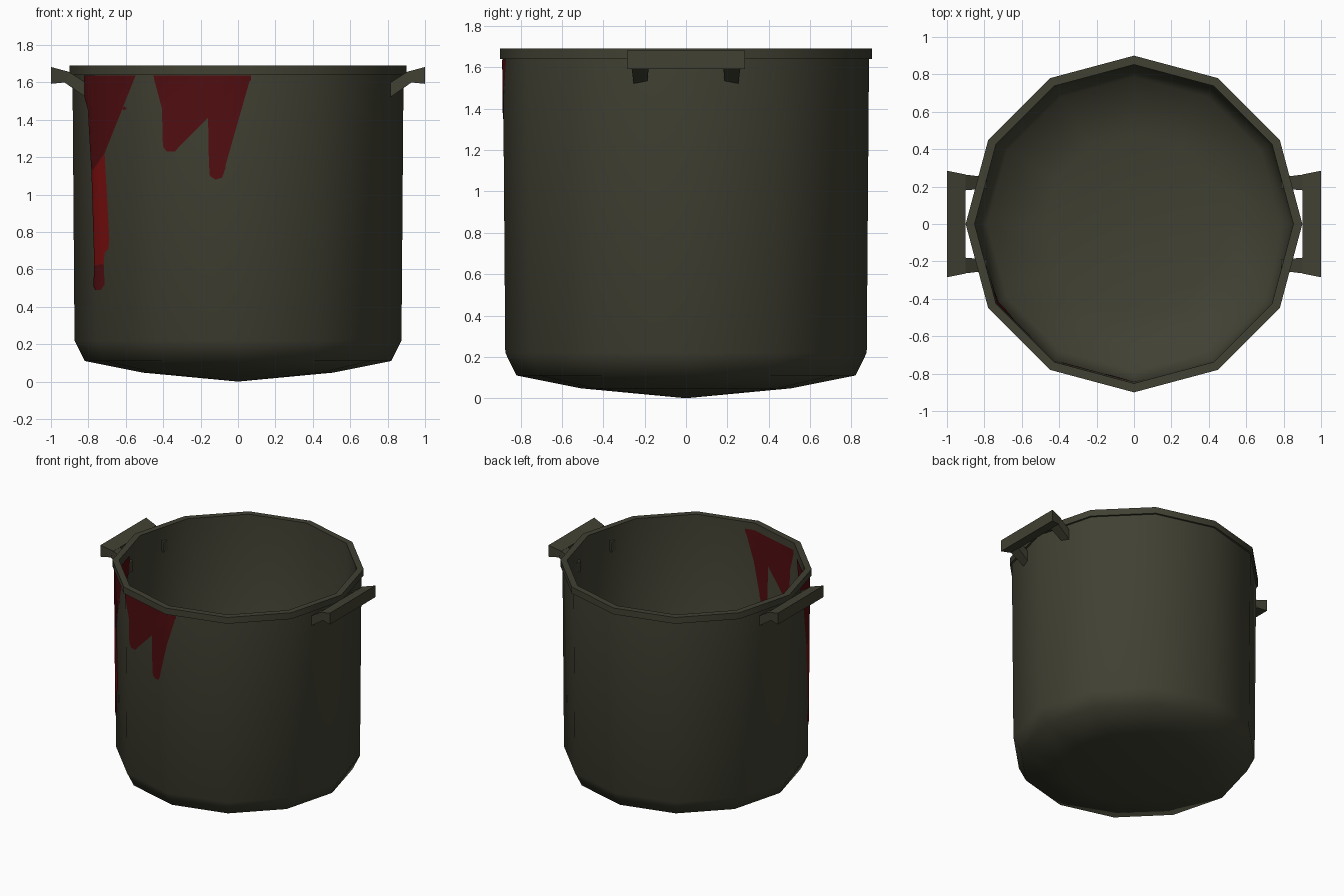
import bpy, bmesh, math
from mathutils import Vector

if "Cube" in bpy.data.objects:
    bpy.data.objects.remove(bpy.data.objects["Cube"])


def material(name, rgb):
    m = bpy.data.materials.new(name)
    m.diffuse_color = (*rgb, 1)
    m.use_nodes = True
    m.node_tree.nodes["Principled BSDF"].inputs["Base Color"].default_value = m.diffuse_color
    return m


OLIVE = material("dark olive metal", (0.052, 0.052, 0.033))
DARK_RED = material("dark red stain", (0.080, 0.004, 0.005))
RED = material("bright red stain", (0.175, 0.004, 0.004))


def finish(name, bm, mat, recalc=True):
    if recalc:
        bmesh.ops.recalc_face_normals(bm, faces=bm.faces)
    me = bpy.data.meshes.new(name)
    bm.to_mesh(me)
    bm.free()
    me.materials.append(mat)
    ob = bpy.data.objects.new(name, me)
    bpy.context.collection.objects.link(ob)
    return ob


def smooth(ob, deg):
    bpy.ops.object.select_all(action='DESELECT')
    bpy.context.view_layer.objects.active = ob
    ob.select_set(True)
    bpy.ops.object.shade_smooth_by_angle(angle=math.radians(deg))


# Pot: twelve-sided lathe of a thin shell with a rim band and a domed bottom
SIDES = 12
profile = [(0, 0.0), (0.51, 0.048), (0.82, 0.11), (0.874, 0.22), (0.885, 1.64),
           (0.90, 1.64), (0.90, 1.69), (0.852, 1.69), (0.840, 0.235),
           (0.785, 0.145), (0.48, 0.085), (0, 0.04)]
bm = bmesh.new()
rings = []
for r, z in profile:
    n = SIDES if r else 1
    rings.append([bm.verts.new((r * math.cos(2 * math.pi * i / SIDES),
                                r * math.sin(2 * math.pi * i / SIDES), z))
                  for i in range(n)])
for a, b in zip(rings, rings[1:]):
    for i in range(SIDES):
        j = (i + 1) % SIDES
        quad = [a[i % len(a)], a[j % len(a)], b[j % len(b)], b[i % len(b)]]
        bm.faces.new(list(dict.fromkeys(quad)))
smooth(finish("pot", bm, OLIVE), 60)


# Handles: tapered grip bar and two legs running through the wall, mirrored in x
def block(bm, outer, inner):
    """Hexahedron from two (top x, top z, bottom x, bottom z, y0, y1) ends."""
    q = []
    for xt, zt, xb, zb, y0, y1 in (outer, inner):
        q.append([bm.verts.new(p) for p in
                  ((xt, y0, zt), (xt, y1, zt), (xb, y1, zb), (xb, y0, zb))])
    bm.faces.new(q[0])
    bm.faces.new(q[1])
    for i in range(4):
        j = (i + 1) % 4
        bm.faces.new((q[0][i], q[0][j], q[1][j], q[1][i]))


bm = bmesh.new()
block(bm, (1.0, 1.682, 1.0, 1.592, -0.285, 0.285), (0.90, 1.655, 0.92, 1.600, -0.265, 0.265))
for s in (-1, 1):
    block(bm, (0.903, 1.655, 0.93, 1.601, s * 0.18, s * 0.264),
          (0.785, 1.580, 0.785, 1.50, s * 0.19, s * 0.25))
handles = finish("handles", bm, OLIVE)
mod = handles.modifiers.new("mirror", 'MIRROR')
mod.use_axis[0] = True
mod.use_clip = False

# Drip outlines as seen from the front (x, z)
drips = {
    "middle_drips": (DARK_RED, [
        (-.45, 1.637), (.07, 1.637), (.07, 1.61), (0, 1.59), (-.04, 1.55), (-.067, 1.49),
        (-.07, 1.40), (-.067, 1.14), (-.085, 1.09), (-.12, 1.08), (-.15, 1.10), (-.155, 1.17),
        (-.16, 1.45), (-.18, 1.54), (-.22, 1.575), (-.26, 1.57), (-.29, 1.53), (-.31, 1.43),
        (-.31, 1.26), (-.335, 1.23), (-.38, 1.23), (-.40, 1.26), (-.405, 1.46),
        (-.415, 1.55), (-.445, 1.61)]),
    "left_drip_top": (DARK_RED, [
        (-.82, 1.637), (-.545, 1.637), (-.56, 1.61), (-.62, 1.55), (-.67, 1.45), (-.70, 1.36),
        (-.71, 1.22), (-.745, 1.20), (-.78, 1.12), (-.788, 1.34), (-.80, 1.46), (-.818, 1.52)]),
    "left_drip_middle": (RED, [
        (-.71, 1.22), (-.71, .80), (-.685, .76), (-.69, .71), (-.71, .69), (-.715, .63),
        (-.765, .62), (-.78, 1.12), (-.745, 1.20)]),
    "left_drip_end": (DARK_RED, [
        (-.715, .63), (-.71, .52), (-.73, .49), (-.76, .49), (-.77, .51), (-.765, .62)]),
    "small_spot": (DARK_RED, [
        (-.615, 1.46), (-.605, 1.45), (-.593, 1.46), (-.605, 1.472)]),
}
CORNERS = [(math.cos(math.radians(a)), math.sin(math.radians(a))) for a in range(180, 361, 30)]


def wall_radius(z):
    return 0.874 + 0.011 * (z - 0.22) / 1.42


def unit_y(x):
    for (x0, y0), (x1, y1) in zip(CORNERS, CORNERS[1:]):
        if x <= x1 + 1e-6:
            return y0 + (y1 - y0) * (x - x0) / (x1 - x0)


def stain(name, mat, pts, offset, outside):
    """Cut the outline at the wall corners and lay it on the flat wall panels."""
    bm = bmesh.new()
    f = bm.faces.new([bm.verts.new((x / wall_radius(z), 0, z)) for x, z in pts])
    bmesh.ops.triangulate(bm, faces=[f])
    for cx, _ in CORNERS[1:-1]:
        bmesh.ops.bisect_plane(bm, geom=bm.verts[:] + bm.edges[:] + bm.faces[:],
                               plane_co=(cx, 0, 0), plane_no=(1, 0, 0))
    for v in bm.verts:
        r = wall_radius(v.co.z) + offset
        x = v.co.x
        v.co = Vector((x * r, unit_y(x) * r, v.co.z))
    bm.normal_update()
    for face in bm.faces:
        c = face.calc_center_median()
        faces_out = face.normal.x * c.x + face.normal.y * c.y > 0
        if faces_out != outside:
            face.normal_flip()
    smooth(finish(name, bm, mat, False), 60)


# The same stain shows on the outer and the inner wall
for name, (mat, pts) in drips.items():
    stain(name + "_outside", mat, pts, 0.004, True)
    stain(name + "_inside", mat, pts, -0.039, False)
